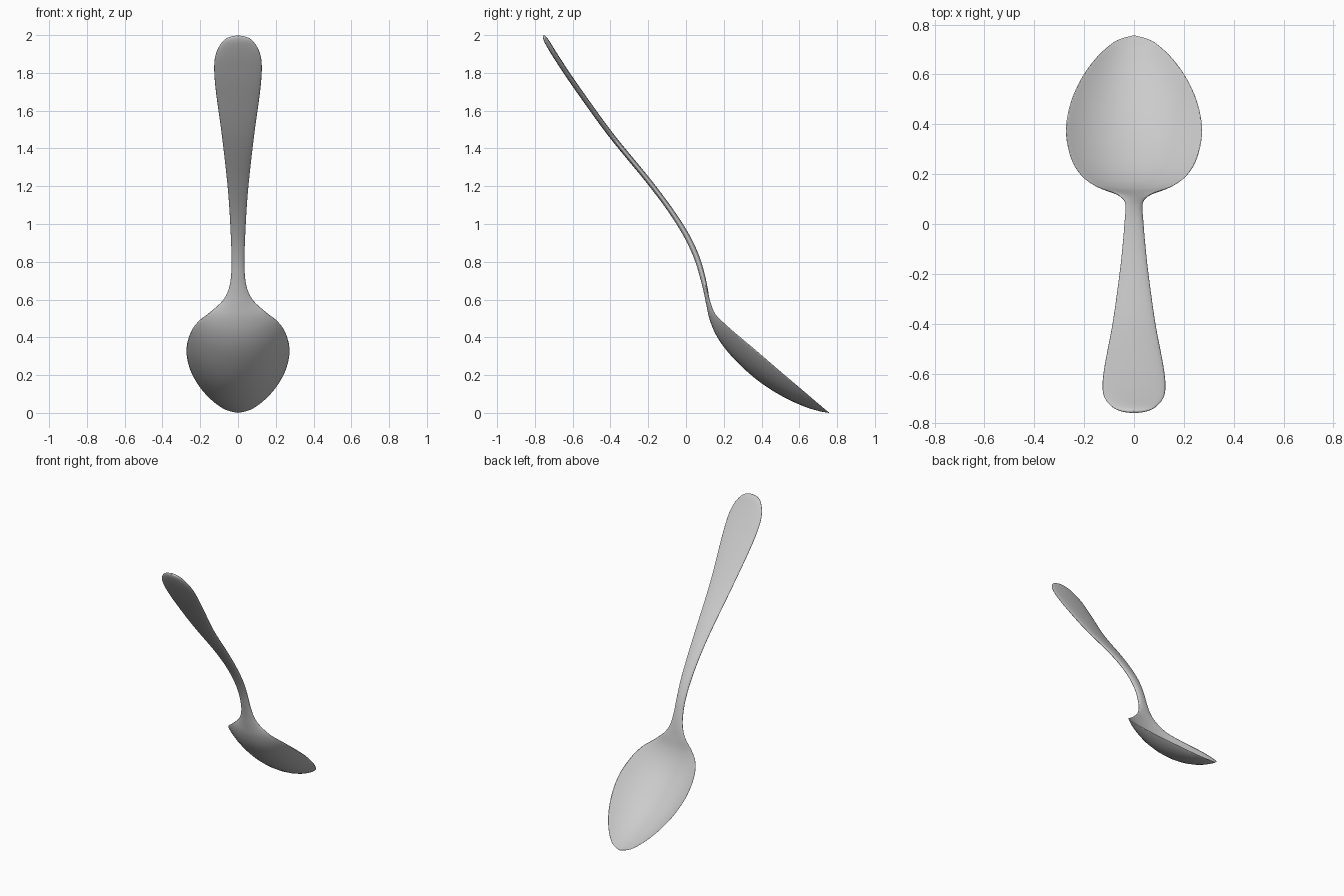
import bpy, bmesh, math
from mathutils import Vector

# Stations from handle end to bowl tip:
# centre y, z | rim y, z | half width | half thickness
S = [
    (-.754, 1.998, -.754, 1.998, 0, .004),
    (-.749, 1.988, -.749, 1.988, .050, .009),
    (-.735, 1.963, -.735, 1.963, .084, .013),
    (-.702, 1.908, -.702, 1.908, .115, .014),
    (-.655, 1.835, -.655, 1.835, .126, .014),
    (-.570, 1.710, -.570, 1.710, .118, .014),
    (-.400, 1.475, -.400, 1.475, .086, .014),
    (-.200, 1.230, -.200, 1.230, .058, .014),
    (-.080, 1.070, -.080, 1.070, .045, .014),
    (.005, .935, .005, .935, .038, .015),
    (.058, .820, .058, .820, .034, .015),
    (.088, .720, .089, .722, .037, .014),
    (.106, .640, .109, .648, .052, .012),
    (.118, .570, .127, .590, .085, .010),
    (.135, .490, .151, .530, .152, .008),
    (.170, .408, .195, .482, .212, .007),
    (.230, .322, .265, .420, .253, .006),
    (.320, .230, .370, .332, .273, .006),
    (.420, .150, .480, .237, .256, .006),
    (.530, .084, .580, .152, .213, .006),
    (.630, .038, .660, .084, .157, .005),
    (.700, .015, .715, .037, .100, .004),
    (.735, .007, .741, .015, .058, .003),
    (.757, .002, .757, .002, 0, .002),
]
STEPS, HALF = 5, 16


def catmull(a, b, c, d, t):
    return [.5 * (2 * q + (r - p) * t + (2 * p - 5 * q + 4 * r - s) * t * t
                  + (3 * q - p - 3 * r + s) * t ** 3) for p, q, r, s in zip(a, b, c, d)]


# Smooth the stations along the spoon
rows = []
for i in range(len(S) - 1):
    p, q = S[max(i - 1, 0)], S[min(i + 2, len(S) - 1)]
    rows += [catmull(p, S[i], S[i + 1], q, k / STEPS) for k in range(STEPS)]
rows.append(S[-1])

# Loft closed lens-shaped sections, dished where the rim leaves the centre line
bm = bmesh.new()
rings = []
for i, (cy, cz, ry, rz, w, t) in enumerate(rows):
    a, b = rows[max(i - 1, 0)], rows[min(i + 1, len(rows) - 1)]
    tan = Vector((0, b[0] - a[0], b[1] - a[1])).normalized()
    nrm = Vector((0, -tan.z, tan.y))
    ring = []
    for k in range(2 * HALF):
        ang = math.pi * k / HALF
        u = math.cos(ang)
        f = abs(u) ** 2.1
        pos = Vector((max(w, 0) * u, cy + (ry - cy) * f, cz + (rz - cz) * f))
        ring.append(bm.verts.new(pos + nrm * t * math.sin(ang)))
    rings.append(ring)
for r0, r1 in zip(rings, rings[1:]):
    for k in range(2 * HALF):
        j = (k + 1) % (2 * HALF)
        bm.faces.new((r0[k], r0[j], r1[j], r1[k]))
bmesh.ops.remove_doubles(bm, verts=bm.verts, dist=.0003)
bmesh.ops.recalc_face_normals(bm, faces=bm.faces)
low = min(v.co.z for v in bm.verts)
bmesh.ops.translate(bm, verts=bm.verts, vec=(0, 0, -low))

mesh = bpy.data.meshes.new("spoon")
bm.to_mesh(mesh)
bm.free()
spoon = bpy.data.objects.new("spoon", mesh)
bpy.context.collection.objects.link(spoon)
for poly in mesh.polygons:
    poly.use_smooth = True
